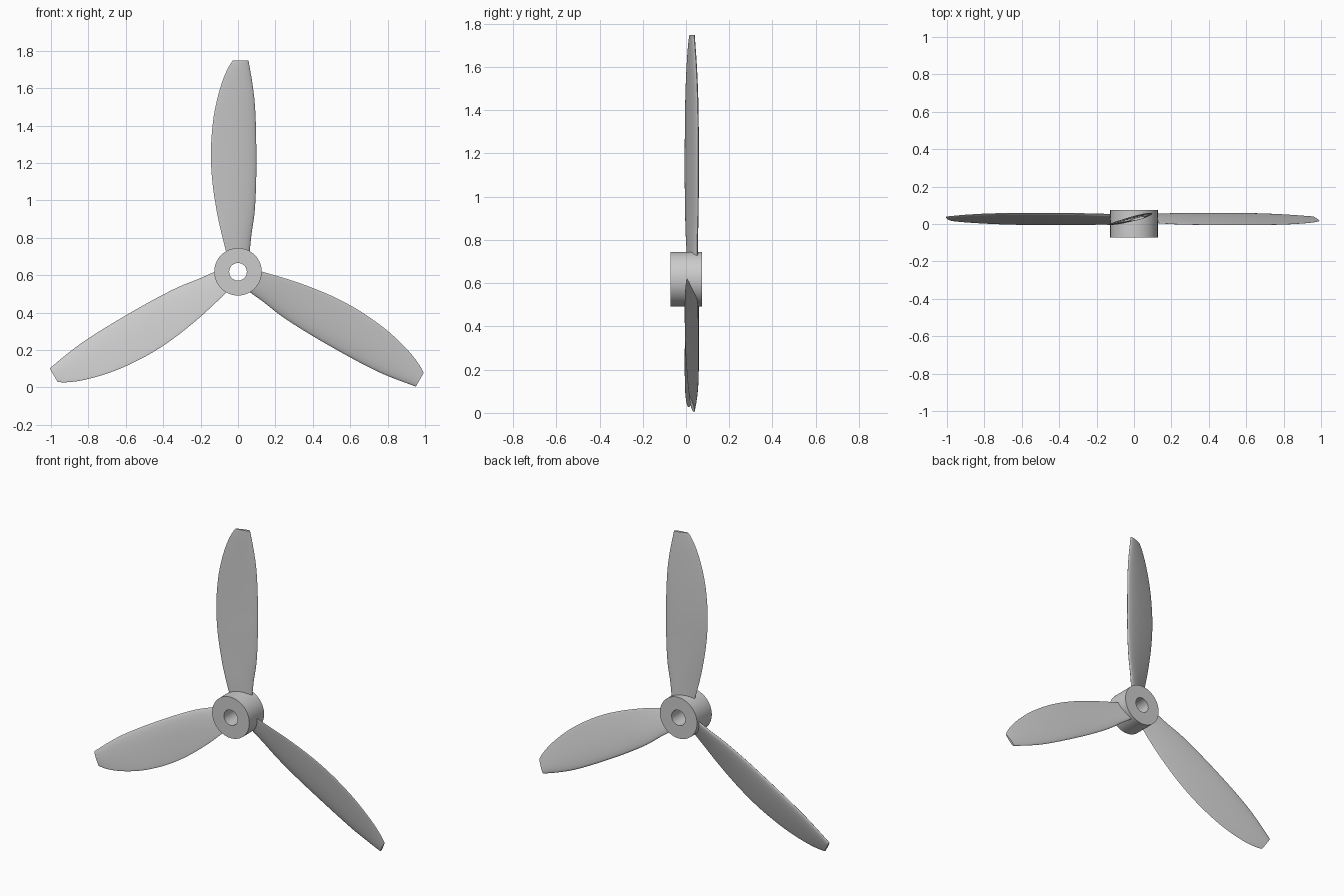
import bpy, bmesh, math
from mathutils import Matrix, Vector

if "Cube" in bpy.data.objects:
    bpy.data.objects.remove(bpy.data.objects["Cube"], do_unlink=True)

CENTRE = Vector((0, 0, 0.618))

grey = bpy.data.materials.new("light_grey")
grey.use_nodes = True
grey.diffuse_color = (0.6, 0.6, 0.6, 1)
grey.node_tree.nodes["Principled BSDF"].inputs["Base Color"].default_value = (0.6, 0.6, 0.6, 1)


def finish(name, bm, angle):
    """Turn a bmesh into a smooth shaded object."""
    bmesh.ops.recalc_face_normals(bm, faces=bm.faces)
    mesh = bpy.data.meshes.new(name)
    bm.to_mesh(mesh)
    bm.free()
    mesh.materials.append(grey)
    obj = bpy.data.objects.new(name, mesh)
    bpy.context.collection.objects.link(obj)
    bpy.ops.object.select_all(action="DESELECT")
    obj.select_set(True)
    bpy.context.view_layer.objects.active = obj
    bpy.ops.object.shade_smooth_by_angle(angle=math.radians(angle))
    return obj


def loft(bm, rings, closed):
    """Join successive rings of vertices with quads."""
    count = len(rings[0])
    pairs = list(zip(rings, rings[1:]))
    if closed:
        pairs.append((rings[-1], rings[0]))
    for a, b in pairs:
        for i in range(count):
            j = (i + 1) % count
            bm.faces.new((a[i], a[j], b[j], b[i]))


# Hub: a tube with an open bore along y
bm = bmesh.new()
SIDES = 64
rings = []
for radius, y in ((0.127, -0.071), (0.127, 0.074), (0.047, 0.074), (0.047, -0.071)):
    angles = [2 * math.pi * i / SIDES for i in range(SIDES)]
    rings.append([bm.verts.new(CENTRE + Vector((radius * math.cos(a), y, radius * math.sin(a))))
                  for a in angles])
loft(bm, rings, closed=True)
finish("hub", bm, 30)

# Blade stations: radius, trailing x, leading x, pitch slope, y offset, thickness
STATIONS = [
    (0.10, -0.062, 0.062, 0.36, 0.028, 0.026),
    (0.20, -0.087, 0.072, 0.33, 0.028, 0.028),
    (0.32, -0.113, 0.089, 0.29, 0.029, 0.029),
    (0.48, -0.137, 0.097, 0.26, 0.030, 0.030),
    (0.64, -0.145, 0.098, 0.25, 0.031, 0.030),
    (0.80, -0.134, 0.095, 0.25, 0.030, 0.029),
    (0.92, -0.112, 0.088, 0.25, 0.028, 0.027),
    (1.02, -0.083, 0.075, 0.25, 0.026, 0.024),
    (1.09, -0.053, 0.063, 0.25, 0.024, 0.021),
    (1.13, -0.028, 0.056, 0.25, 0.023, 0.018),
]


def smooth_stations(rows, steps):
    """Catmull-Rom interpolation through the station rows."""
    rows = [Vector(r) for r in rows]
    out = []
    for i in range(len(rows) - 1):
        p0, p1, p2 = rows[max(i - 1, 0)], rows[i], rows[i + 1]
        p3 = rows[min(i + 2, len(rows) - 1)]
        for k in range(steps):
            t = k / steps
            out.append(0.5 * (2 * p1 + (p2 - p0) * t
                              + (2 * p0 - 5 * p1 + 4 * p2 - p3) * t ** 2
                              + (3 * p1 - p0 - 3 * p2 + p3) * t ** 3))
    return out + [rows[-1]]


def section(row, points=28):
    """Airfoil loop: round leading edge at +x, thin trailing edge at -x."""
    radius, trail, lead, slope, offset, thick = row
    loop = []
    for i in range(points):
        a = 2 * math.pi * i / points
        u = (1 + math.cos(a)) / 2
        x = trail + (lead - trail) * u
        half = thick / 2 * math.sin(a) * (0.75 + 0.35 * math.cos(a))
        loop.append(Vector((x, offset + slope * x + half, radius)))
    return loop


# Three blades around the hub axis
for index, name in enumerate(("top_blade", "left_blade", "right_blade")):
    bm = bmesh.new()
    turn = Matrix.Translation(CENTRE) @ Matrix.Rotation(math.radians(120 * index), 4, "Y")
    rings = [[bm.verts.new(turn @ p) for p in section(row)]
             for row in smooth_stations(STATIONS, 4)]
    loft(bm, rings, closed=False)
    for end in (rings[0], rings[-1]):
        bm.faces.new(end)
    finish(name, bm, 50)
